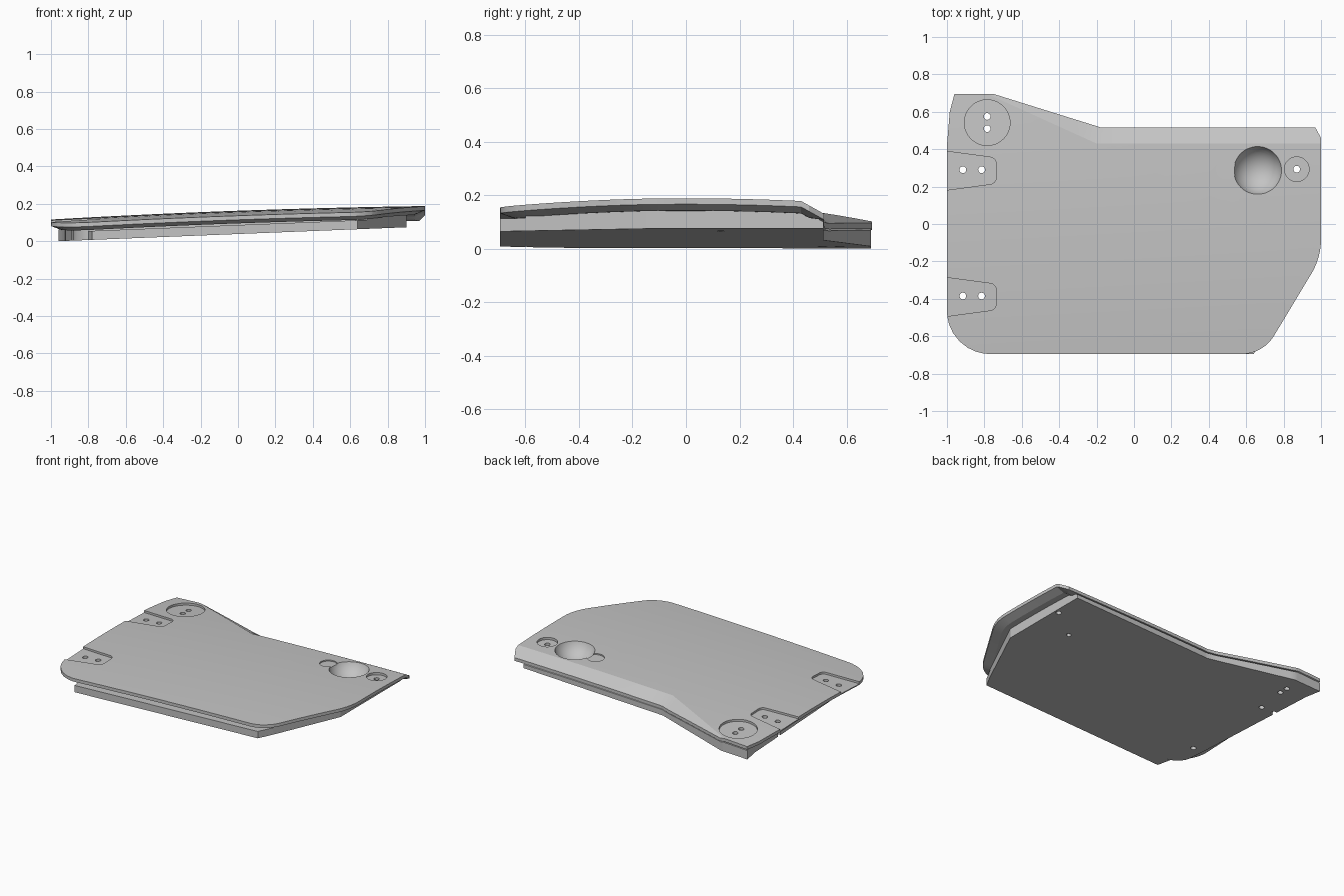
import bpy, bmesh, math
from mathutils import Vector

if "Cube" in bpy.data.objects:
    bpy.data.objects.remove(bpy.data.objects["Cube"])

grey = bpy.data.materials.new("light_grey")
grey.use_nodes = True
grey.diffuse_color = (0.55, 0.55, 0.55, 1)
grey.node_tree.nodes["Principled BSDF"].inputs["Base Color"].default_value = (0.55, 0.55, 0.55, 1)


def deck(x, y):
    """Crowned top surface with a bevel along the back edge."""
    ridge = max(0.43, 0.43 - 0.4545 * (x + 0.2))
    return 0.163 + 0.036 * x - 0.011 * x * x - 0.055 * y * y - 0.5 * max(0, y - ridge)


def base(x, y):
    """Sloping underside."""
    return 0.0385 + 0.04 * x


def rounded(corners, steps=8):
    """Outline from (x, y, radius) corners."""
    out = []
    for i, (x, y, r) in enumerate(corners):
        p = Vector((x, y))
        if not r:
            out.append(p)
            continue
        a = (Vector(corners[i - 1][:2]) - p).normalized()
        b = (Vector(corners[(i + 1) % len(corners)][:2]) - p).normalized()
        half = a.angle(b) / 2
        centre = p + (a + b).normalized() * r / math.sin(half)
        start = p + a * r / math.tan(half) - centre
        end = p + b * r / math.tan(half) - centre
        for k in range(steps + 1):
            t = k / steps
            out.append(centre + (start * (1 - t) + end * t).normalized() * r)
    return out


def circle(x, y, r, n=40):
    return [Vector((x + r * math.cos(2 * math.pi * i / n),
                    y + r * math.sin(2 * math.pi * i / n))) for i in range(n)]


def slab(name, outline, height, z_rule, inset=0, drop=0, grid=True):
    """Extruded outline, cut into a grid and bent by z_rule(x, y, z)."""
    bm = bmesh.new()
    lower = bm.faces.new([bm.verts.new((p.x, p.y, 0)) for p in outline])
    top = bmesh.ops.extrude_face_region(bm, geom=[lower], use_keep_orig=True)
    for v in top["geom"]:
        if isinstance(v, bmesh.types.BMVert):
            v.co.z += height
    bmesh.ops.recalc_face_normals(bm, faces=bm.faces[:])
    if inset:
        floor = [f for f in bm.faces if f.normal.z < -0.9]
        bmesh.ops.inset_region(bm, faces=floor, thickness=inset, use_even_offset=True)
        for f in floor:
            for v in f.verts:
                v.co.z -= drop
    if grid:
        cuts = [((i * 0.08, 0, 0), (1, 0, 0)) for i in range(-12, 13)]
        cuts += [((0, i * 0.08, 0), (0, 1, 0)) for i in range(-8, 9)]
        cuts += [((0, 0.43, 0), (0, 1, 0)), ((-0.2, 0.43, 0), (0.4545, 1, 0))]
        for co, no in cuts:
            bmesh.ops.bisect_plane(bm, geom=bm.verts[:] + bm.edges[:] + bm.faces[:],
                                   plane_co=co, plane_no=no)
    for v in bm.verts:
        v.co.z = z_rule(*v.co)
    bmesh.ops.recalc_face_normals(bm, faces=bm.faces[:])
    mesh = bpy.data.meshes.new(name)
    bm.to_mesh(mesh)
    bm.free()
    mesh.materials.append(grey)
    ob = bpy.data.objects.new(name, mesh)
    bpy.context.collection.objects.link(ob)
    return ob


def between(low, high):
    return lambda x, y, z: low(x, y) * (1 - z) + high(x, y) * z


def recess(name, outline, depth):
    return slab(name, outline, 1, between(lambda x, y: deck(x, y) - depth,
                                          lambda x, y: 0.4), grid=False)


def carve(ob, cutters):
    bpy.context.view_layer.objects.active = ob
    for c in cutters:
        m = ob.modifiers.new("cut", "BOOLEAN")
        m.operation, m.solver, m.object = "DIFFERENCE", "EXACT", c
        bpy.ops.object.modifier_apply(modifier=m.name)


# Top plate with overhanging, undercut rim
plate = slab("top_plate", rounded([
    (-0.75, 0.695, 0), (-0.96, 0.695, 0), (-0.985, 0.6, 0), (-1, 0.42, 0),
    (-1, -0.695, 0.23), (0.69, -0.695, 0.2), (1, -0.18, 0.36),
    (1, 0.46, 0), (0.97, 0.515, 0), (-0.18, 0.517, 0)]),
    0.022, lambda x, y, z: deck(x, y) - 0.022 + z, inset=0.055, drop=0.023)

# Lower body
body = slab("lower_body", rounded([
    (-0.755, 0.692, 0), (-0.96, 0.692, 0), (-0.94, 0.58, 0), (-0.89, -0.35, 0),
    (-0.87, -0.6, 0.12), (0.69, -0.6, 0), (0.9, -0.15, 0),
    (0.9, 0.513, 0), (-0.18, 0.513, 0)]),
    1, between(base, lambda x, y: deck(x, y) - 0.03))

# Front strip along the bottom
strip = slab("front_strip", rounded([
    (-0.78, -0.695, 0), (0.64, -0.695, 0), (0.69, -0.6, 0), (-0.8, -0.6, 0)]),
    1, between(base, lambda x, y: base(x, y) + 0.048))

# Through holes
holes = [(-0.785, 0.575), (-0.785, 0.51), (0.87, 0.293)]
holes += [(x, y) for x in (-0.915, -0.815) for y in (0.29, -0.385)]
drills = [slab("drill", circle(x, y, 0.018, 20), 1, lambda x, y, z: z - 0.5, grid=False)
          for x, y in holes]

# Shallow pockets in the deck
pockets = [recess("round_pocket", circle(-0.785, 0.542, 0.122, 64), 0.015),
           recess("right_pocket", circle(0.87, 0.293, 0.066), 0.016),
           recess("inner_pocket", circle(0.495, 0.293, 0.055), 0.008)]
for y in (0.285, -0.39):
    pockets.append(recess("hinge_pocket", rounded([
        (-1.05, y + 0.11, 0), (-0.737, y + 0.068, 0.035),
        (-0.737, y - 0.068, 0.035), (-1.05, y - 0.11, 0)]), 0.014))

# Bowl
rim, depth = 0.128, 0.09
radius = (rim * rim + depth * depth) / (2 * depth)
bpy.ops.mesh.primitive_uv_sphere_add(
    segments=48, ring_count=32, radius=radius,
    location=(0.66, 0.288, deck(0.66, 0.288) - depth + radius))
bowl = bpy.context.object
bowl.name = "bowl"
bowl.data.materials.append(grey)
bowl.data.shade_smooth()

# Blind hole in the underside
blind = slab("blind_hole", circle(0.65, 0.13, 0.016, 20), 1,
             lambda x, y, z: z * 0.1, grid=False)

carve(plate, pockets + drills + [bowl])
carve(body, drills + [bowl, blind])
for c in pockets + drills + [bowl, blind]:
    bpy.data.objects.remove(c)

for ob in (plate, body, strip):
    bpy.ops.object.select_all(action="DESELECT")
    ob.select_set(True)
    bpy.context.view_layer.objects.active = ob
    bpy.ops.object.shade_smooth_by_angle(angle=math.radians(20))
